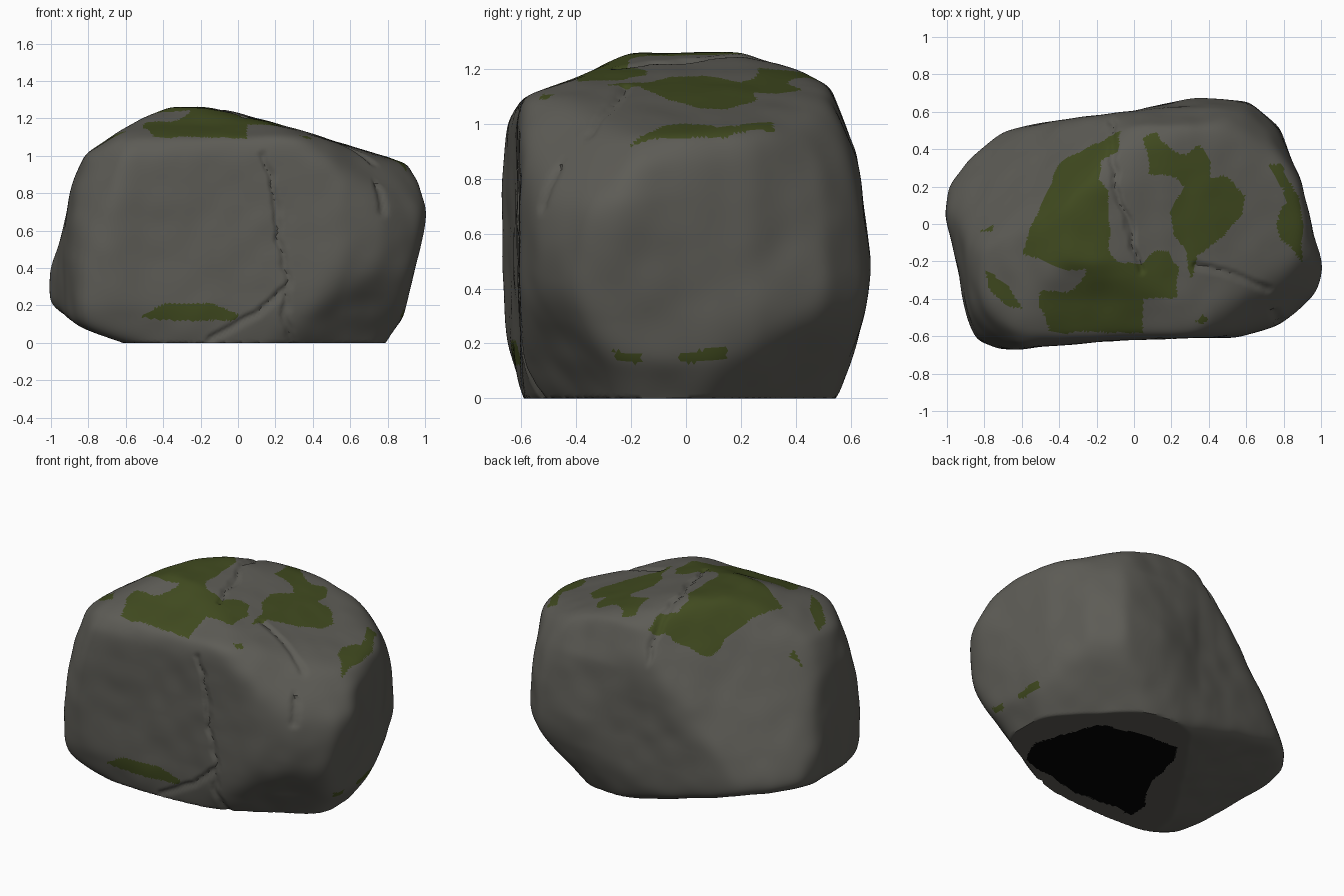
import bpy
import bmesh
from mathutils import Vector, noise

default = bpy.data.objects.get("Cube")
if default:
    bpy.data.objects.remove(default, do_unlink=True)

CENTRE = Vector((0, 0, 0.6))
SHARPNESS = 26

# Boulder outlines: along y (x, z), along x (y, z) and along z (x, y)
FRONT = [(-.3, -.15), (-.61, 0), (-.94, .12), (-1.01, .22), (-1, .4), (-.93, .6),
         (-.89, .8), (-.8, 1), (-.6, 1.13), (-.35, 1.27), (-.2, 1.27), (0, 1.21),
         (.4, 1.1), (.7, 1), (.88, .95), (.97, .86), (1.02, .72), (.95, .5),
         (.86, .15), (.76, 0), (.7, -.2)]
SIDE = [(-.5, -.2), (-.57, 0), (-.64, .2), (-.67, .6), (-.69, .8), (-.65, 1),
        (-.58, 1.08), (-.4, 1.15), (-.2, 1.25), (.2, 1.26), (.4, 1.2), (.51, 1.12),
        (.61, .88), (.67, .5), (.64, .3), (.53, 0), (.45, -.2)]
PLAN = [(-1.01, .05), (-.98, .2), (-.9, .36), (-.7, .49), (-.3, .55), (0, .59),
        (.35, .68), (.6, .65), (.76, .5), (.86, .25), (.93, 0), (1.02, -.25),
        (.96, -.37), (.75, -.53), (.55, -.59), (0, -.6), (-.5, -.64), (-.7, -.69),
        (-.83, -.62), (-.89, -.4), (-.96, -.1)]

# Chipped corners: plane normal and offset
CHIPS = [
    ((-.26, .18, -1), .08),    # undercut at the back right
    ((1, 1, -1.2), .85),       # undercut at the back left
    ((-1, 1, .75), 1.42),      # sloping back right corner
    ((.47, -.88, -.6), .57),   # front left corner, lower
    ((1, -1, 1.1), 2.1),       # front left corner, upper
    ((1, 1, .75), 1.82),       # back left corner, upper
    ((-1, -1, .45), 1.68),     # front right corner
]

# Cracks on the front (x, z) and on the top (x, y)
FRONT_CRACKS = [
    [(.13, 1), (.2, .8), (.22, .55), (.27, .33), (.25, .15), (.3, -.05)],
    [(.27, .3), (.1, .15), (0, .1), (-.15, .02)],
    [(.7, 1), (.75, .9), (.77, .7)],
]
TOP_CRACKS = [
    [(-.12, .55), (-.1, .2), (-.03, 0), (.04, -.25)],
    [(.33, -.22), (.5, -.26), (.72, -.35)],
]

# Moss patch outlines
TOP_MOSS = [
    [(-.07, .5), (-.23, .43), (-.4, .32), (-.47, .18), (-.52, .03), (-.6, -.16),
     (-.36, -.25), (-.26, -.23), (-.28, -.32), (-.37, -.36), (-.48, -.35),
     (-.5, -.43), (-.45, -.58), (.05, -.58), (.05, -.4), (.22, -.39), (.23, -.24),
     (.18, -.15), (.1, -.15), (.04, -.21), (-.08, -.2), (-.14, -.12), (-.13, .17),
     (-.2, .25), (-.17, .33), (-.08, .4)],
    [(.05, .46), (.12, .48), (.21, .38), (.28, .37), (.34, .43), (.4, .33),
     (.41, .25), (.49, .25), (.6, .15), (.58, .06), (.48, -.06), (.34, -.17),
     (.31, -.29), (.27, -.24), (.28, -.15), (.2, -.05), (.2, .07), (.27, .2),
     (.23, .25), (.08, .26)],
    [(.73, .32), (.79, .32), (.88, .15), (.91, -.2), (.8, -.1), (.76, 0), (.82, .12)],
    [(-.79, -.25), (-.68, -.32), (-.6, -.46), (-.68, -.44), (-.78, -.33)],
    [(.32, -.52), (.37, -.49), (.4, -.52), (.36, -.54)],
    [(-.82, -.04), (-.75, -.02), (-.75, -.05)],
]
FRONT_MOSS = [[(-.52, .14), (-.4, .21), (-.15, .21), (0, .15), (-.03, .12), (-.4, .12)]]
LEFT_MOSS = [
    [(-.27, .18), (-.16, .16), (-.17, .12), (-.25, .14)],
    [(-.03, .16), (.15, .19), (.15, .14), (0, .13)],
]

# Dark patch under the base (x, y)
HOLLOW = [(.53, -.37), (.62, -.18), (.47, .22), (.25, .3), (-.07, .32), (-.16, .18),
          (-.21, -.08), (-.36, -.34), (-.38, -.48), (-.28, -.46), (.1, -.48)]


def cross(a, b):
    return a[0] * b[1] - a[1] * b[0]


def edges_about(outline, middle):
    pts = [(u - middle[0], v - middle[1]) for u, v in outline]
    return [(a, (b[0] - a[0], b[1] - a[1])) for a, b in zip(pts, pts[1:] + pts[:1])]


def outline_gauge(edges, q):
    """Inverse of how far a ray along q travels to the outline."""
    best = 0
    for a, e in edges:
        turn = cross(q, e)
        if abs(turn) > 1e-9 and 0 <= cross(a, q) / turn <= 1:
            reach = cross(a, e) / turn
            if reach > 0:
                best = max(best, 1 / reach)
    return best


def crack_distance(lines, q):
    q = Vector(q)
    best = 1
    for line in lines:
        for a, b in zip(line, line[1:]):
            a, e = Vector(a), Vector(b) - Vector(a)
            s = min(1, max(0, (q - a).dot(e) / e.length_squared))
            best = min(best, (q - a - e * s).length)
    return best


def inside(outline, q):
    hit = False
    for (ax, ay), (bx, by) in zip(outline, outline[1:] + outline[:1]):
        if (ay > q[1]) != (by > q[1]) and q[0] < ax + (q[1] - ay) * (bx - ax) / (by - ay):
            hit = not hit
    return hit


def make_material(name, colour):
    mat = bpy.data.materials.new(name)
    mat.use_nodes = True
    mat.diffuse_color = (*colour, 1)
    shader = mat.node_tree.nodes["Principled BSDF"]
    shader.inputs["Base Color"].default_value = (*colour, 1)
    shader.inputs["Roughness"].default_value = 0.9
    return mat


front = edges_about(FRONT, (CENTRE.x, CENTRE.z))
side = edges_about(SIDE, (CENTRE.y, CENTRE.z))
plan = edges_about(PLAN, (CENTRE.x, CENTRE.y))
chips = [(Vector(n), c - Vector(n).dot(CENTRE)) for n, c in CHIPS]

# Boulder body: a sphere pushed out to the softened meeting of outlines and chips
bm = bmesh.new()
bmesh.ops.create_icosphere(bm, subdivisions=7, radius=1)
for v in bm.verts:
    d = v.co.normalized()
    gauges = [outline_gauge(front, (d.x, d.z)), outline_gauge(side, (d.y, d.z)),
              outline_gauge(plan, (d.x, d.y))]
    gauges += [max(0, n.dot(d) / c) for n, c in chips]
    total = sum(g ** SHARPNESS for g in gauges) / 2
    v.co = CENTRE + d / total ** (1 / SHARPNESS)
for step in range(8):
    bmesh.ops.smooth_vert(bm, verts=bm.verts[:], factor=0.5,
                          use_axis_x=True, use_axis_y=True, use_axis_z=True)

# Weathering: broad dents, fine roughness and cracks, then a flat base
for v in bm.verts:
    p = v.co.copy()
    push = 0.01 * noise.noise(p * 2.6) + 0.006 * noise.noise(p * 7)
    wobble = 0.02 * noise.noise(p * 12)
    gap = 1
    if p.y < -0.45 and p.z < 1.05:
        gap = crack_distance(FRONT_CRACKS, (p.x + wobble, p.z))
    elif p.z > 0.9:
        gap = crack_distance(TOP_CRACKS, (p.x + wobble, p.y))
    push -= 0.018 * max(0, 1 - gap / 0.028)
    v.co += (p - CENTRE).normalized() * push
    v.co.z = max(0, v.co.z)
bm.normal_update()

# Moss and the dark hollow by position and direction
for f in bm.faces:
    p, n = f.calc_center_median(), f.normal
    du, dv = 0.02 * noise.noise(p * 9), 0.02 * noise.noise(p * 9 + CENTRE * 20)
    patches, q, colour = [], (0, 0), 1
    if p.z < 0.001:
        patches, q, colour = [HOLLOW], (p.x + du, p.y + dv), 2
    elif p.z > 0.75 and n.z > 0.1:
        patches, q = TOP_MOSS, (p.x + du, p.y + dv)
    elif n.y < -0.6:
        patches, q = FRONT_MOSS, (p.x + du, p.z + dv / 2)
    elif n.x > 0.4:
        patches, q = LEFT_MOSS, (p.y + du, p.z + dv / 2)
    f.material_index = colour if any(inside(patch, q) for patch in patches) else 0

mesh = bpy.data.meshes.new("boulder")
bm.to_mesh(mesh)
bm.free()
for name, colour in (("stone_grey", (.11, .107, .093)), ("moss_green", (.052, .069, .014)),
                     ("hollow_black", (.001, .001, .001))):
    mesh.materials.append(make_material(name, colour))
boulder = bpy.data.objects.new("boulder", mesh)
bpy.context.collection.objects.link(boulder)
bpy.context.view_layer.objects.active = boulder
boulder.select_set(True)
bpy.ops.object.shade_smooth_by_angle(angle=0.7)
